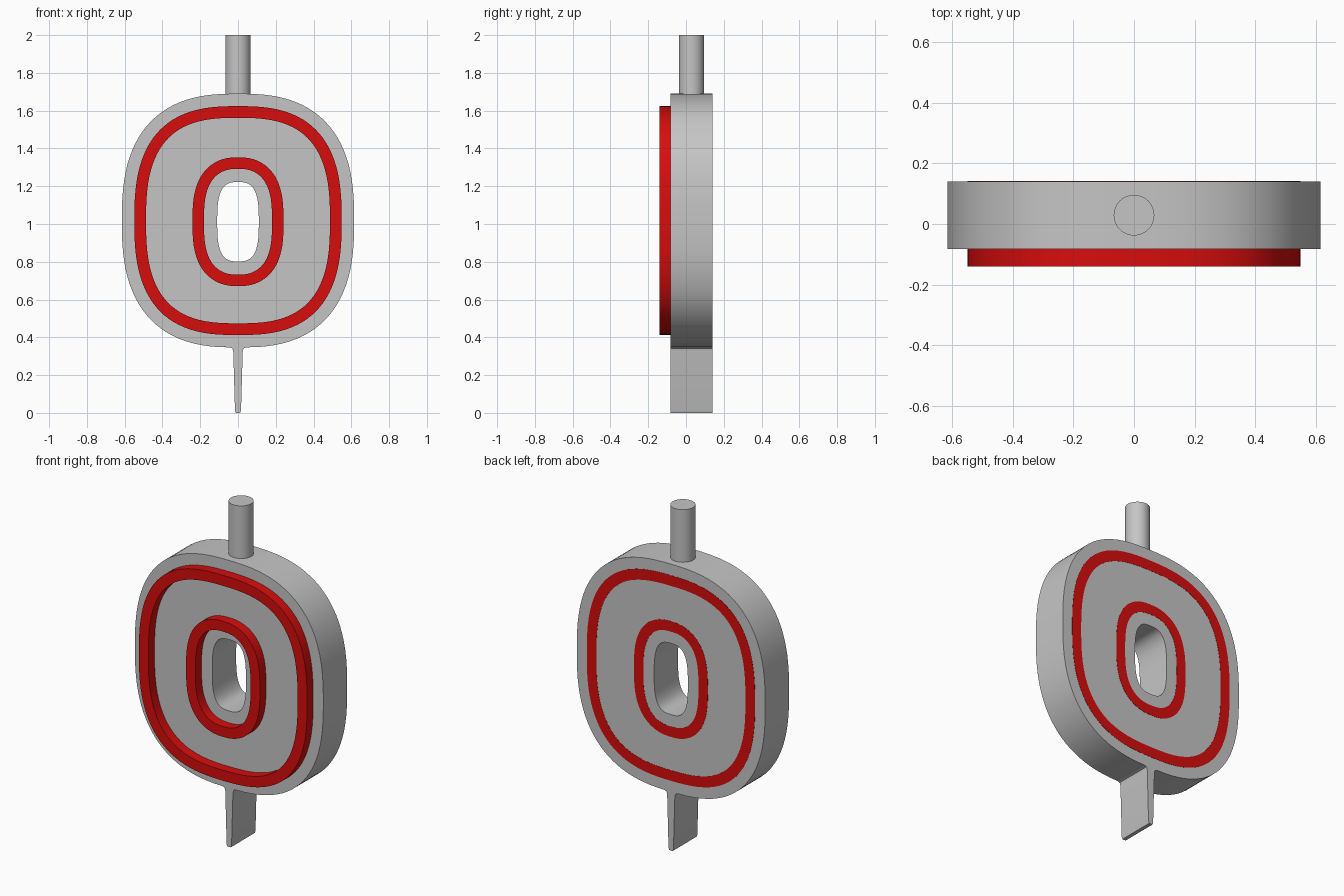
import bpy, bmesh, math

if "Cube" in bpy.data.objects:
    bpy.data.objects.remove(bpy.data.objects["Cube"])


def mat(name, rgb):
    m = bpy.data.materials.new(name)
    m.diffuse_color = (*rgb, 1)
    m.use_nodes = True
    m.node_tree.nodes["Principled BSDF"].inputs["Base Color"].default_value = m.diffuse_color
    return m


GREY = mat("wax grey", (0.56, 0.56, 0.56))
RED = mat("trim red", (0.68, 0.004, 0.004))


def oval(a, b, cz, n, offset=0.0, count=96):
    """Rounded oval (superellipse), pushed along its normal by offset."""
    pts = []
    for i in range(count):
        t = 2 * math.pi * (i + 0.5) / count
        c, s = math.cos(t), math.sin(t)
        u, v = abs(c) ** (2 / n), abs(s) ** (2 / n)
        nx, nz = u ** (n - 1) / a, v ** (n - 1) / b
        k = offset / math.hypot(nx, nz)
        pts.append((math.copysign(a * u + nx * k, c),
                    cz + math.copysign(b * v + nz * k, s)))
    return pts


def finish(ob, material):
    ob.data.materials.clear()
    ob.data.materials.append(material)
    bpy.ops.object.select_all(action='DESELECT')
    ob.select_set(True)
    bpy.context.view_layer.objects.active = ob
    bpy.ops.object.shade_smooth_by_angle(angle=math.radians(30))


def plate(name, loops, y0, y1, material):
    """Filled front profile with holes, extruded from y0 to y1."""
    cu = bpy.data.curves.new(name, 'CURVE')
    cu.dimensions = '2D'
    cu.fill_mode = 'BOTH'
    cu.extrude = (y1 - y0) / 2
    for pts in loops:
        sp = cu.splines.new('POLY')
        sp.points.add(len(pts) - 1)
        for p, (x, z) in zip(sp.points, pts):
            p.co = (x, z, 0, 1)
        sp.use_cyclic_u = True
    ob = bpy.data.objects.new(name, cu)
    bpy.context.collection.objects.link(ob)
    ob.rotation_euler.x = math.pi / 2
    ob.location.y = (y0 + y1) / 2
    bpy.ops.object.select_all(action='DESELECT')
    ob.select_set(True)
    bpy.context.view_layer.objects.active = ob
    bpy.ops.object.convert(target='MESH')
    ob = bpy.context.view_layer.objects.active
    bm = bmesh.new()
    bm.from_mesh(ob.data)
    bmesh.ops.remove_doubles(bm, verts=bm.verts, dist=1e-5)
    bmesh.ops.recalc_face_normals(bm, faces=bm.faces)
    bm.to_mesh(ob.data)
    bm.free()
    finish(ob, material)


OUTER = (0.615, 0.672, 1.018, 2.6)
HOLE = (0.11, 0.21, 1.012, 3.0)

# Body outline with the tapered spike worked into its bottom edge
half = [(0.045, 0.347), (0.03, 0.342), (0.025, 0.325), (0.016, 0.012), (0.011, 0.0)]
spike = [(-x, z) for x, z in half] + half[::-1]
outline = oval(*OUTER)
left = [p for p in outline if not (abs(p[0]) < 0.05 and p[1] < 1)]
cut = next(i for i, p in enumerate(left) if p[1] < 0.5 and p[0] > 0)
body = left[:cut] + spike + left[cut:]
plate("body", [body, oval(*HOLE)], -0.083, 0.14, GREY)

# Raised red bands: proud on the front, flush on the back
plate("outer_band", [oval(*OUTER, -0.066), oval(*OUTER, -0.128)], -0.14, 0.1412, RED)
plate("inner_band", [oval(*HOLE, 0.131), oval(*HOLE, 0.07)], -0.14, 0.1412, RED)

# Round peg on top
bpy.ops.mesh.primitive_cylinder_add(vertices=48, radius=0.067, depth=0.34,
                                    location=(0, 0.029, 1.83))
peg = bpy.context.object
peg.name = "top_peg"
finish(peg, GREY)
